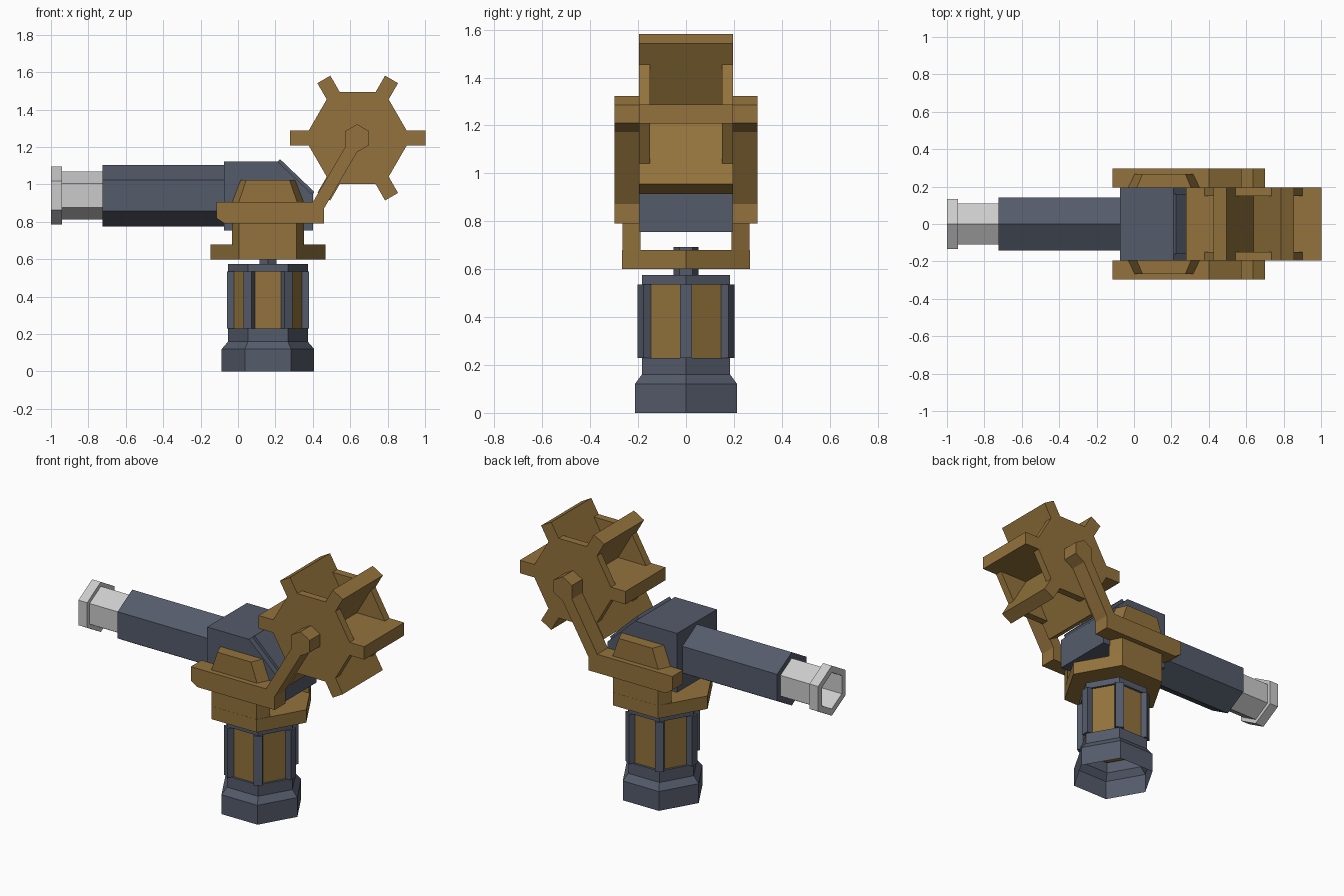
import bpy, bmesh
from math import sin, cos, radians
from mathutils import Matrix

if "Cube" in bpy.data.objects:
    bpy.data.objects.remove(bpy.data.objects["Cube"])


def material(name, rgb):
    m = bpy.data.materials.new(name)
    m.diffuse_color = (*rgb, 1)
    m.use_nodes = True
    m.node_tree.nodes["Principled BSDF"].inputs["Base Color"].default_value = m.diffuse_color
    return m


GOLD = material("bronze", (0.29, 0.17, 0.045))
BLUE = material("blue_steel", (0.09, 0.105, 0.145))
CX = 0.16                  # axis of the stand
WX, WZ = 0.64, 1.248       # axis of the wheel
BZ = 0.94                  # axis of the barrel


def loft(name, rings, mat=None, start=True, end=True, outward=True):
    """Skin a list of equal-length point rings into one flat-faced mesh."""
    bm = bmesh.new()
    vs = [[bm.verts.new(p) for p in r] for r in rings]
    n = len(rings[0])
    for a, b in zip(vs, vs[1:]):
        for i in range(n):
            j = (i + 1) % n
            bm.faces.new((a[i], a[j], b[j], b[i]))
    if start:
        bm.faces.new(vs[0][::-1])
    if end:
        bm.faces.new(vs[-1])
    if outward:
        bmesh.ops.recalc_face_normals(bm, faces=bm.faces)
    me = bpy.data.meshes.new(name)
    bm.to_mesh(me)
    bm.free()
    ob = bpy.data.objects.new(name, me)
    bpy.context.collection.objects.link(ob)
    if mat:
        me.materials.append(mat)
    return ob


def hex_z(r, z, turn=0):
    return [(CX + r * cos(radians(60 * i + turn)), r * sin(radians(60 * i + turn)), z) for i in range(6)]


def hex_x(r, x):
    return [(x, r * cos(radians(60 * i + 30)), BZ + r * sin(radians(60 * i + 30))) for i in range(6)]


def slab(name, profile, y0, y1, mat):
    """Extrude an x-z profile along y."""
    return loft(name, [[(x, y, z) for x, z in profile] for y in (y0, y1)], mat)


def mirror_y(ob):
    ob.modifiers.new("mirror", 'MIRROR').use_axis = (False, True, False)


def box(name, size, matrix, mat):
    x, y, z = (s / 2 for s in size)
    ob = loft(name, [[(-x, -y, k), (x, -y, k), (x, y, k), (-x, y, k)] for k in (-z, z)], mat)
    ob.data.transform(matrix)
    return ob


# Stand: flared foot (open underneath), bronze core, corner ribs, cap and pivot pin
loft("foot", [hex_z(0.247, 0), hex_z(0.247, 0.12), hex_z(0.213, 0.16), hex_z(0.213, 0.23)],
     BLUE, start=False, outward=False)
loft("core", [hex_z(0.197, 0.22), hex_z(0.197, 0.54)], GOLD)
loft("stand_cap", [hex_z(0.213, 0.535), hex_z(0.213, 0.575)], BLUE)
for i in range(6):
    m = Matrix.Translation((CX, 0, 0.382)) @ Matrix.Rotation(radians(60 * i), 4, 'Z') @ Matrix.Translation((0.195, 0, 0))
    box(f"rib_{i}", (0.05, 0.05, 0.306), m, BLUE)
loft("pivot_pin", [hex_z(0.053, 0.57, 30), hex_z(0.053, 0.693, 30)], BLUE)

# Yoke: hexagonal plate with an upright on each side
loft("yoke_plate", [hex_z(0.308, 0.60), hex_z(0.308, 0.68)], GOLD)


def side_ring(inner, outer, z):
    return [(CX - inner, -0.19, z), (CX - outer, -0.266, z), (CX + outer, -0.266, z), (CX + inner, -0.19, z)]


mirror_y(loft("yoke_upright", [side_ring(0.193, 0.154, 0.68), side_ring(0.193, 0.154, 0.80)], GOLD))
mirror_y(loft("side_boss", [side_ring(0.195, 0.158, 0.90), side_ring(0.147, 0.115, 1.025)], GOLD))

# Side rails with the raised arms that carry the wheel
rail = [(-0.115, 0.905), (-0.115, 0.82), (-0.07, 0.79), (0.46, 0.79), (0.46, 0.872),
        (0.637, 1.173), (0.70, 1.21), (0.70, 1.285), (0.637, 1.322), (0.573, 1.285),
        (0.573, 1.20), (0.40, 0.905)]
mirror_y(slab("side_rail", rail, -0.298, -0.194, GOLD))

# Body with sloped rear and a raised panel on the slope
slab("body", [(-0.075, 0.755), (0.40, 0.755), (0.40, 0.945), (0.212, 1.122), (-0.075, 1.122)],
     -0.195, 0.195, BLUE)
slab("slope_panel", [(0.205, 1.115), (0.225, 1.135), (0.408, 0.96), (0.395, 0.94)],
     -0.16, 0.16, BLUE)

# Barrel and hollow muzzle
loft("barrel", [hex_x(0.165, -0.07), hex_x(0.165, -0.725)], BLUE)
loft("muzzle", [hex_x(0.128, -0.72), hex_x(0.128, -0.94), hex_x(0.155, -0.94), hex_x(0.155, -1.0),
                hex_x(0.112, -1.0), hex_x(0.108, -0.78)])

# Wheel: three crossing paddles between two hexagonal discs
for i in range(3):
    m = Matrix.Translation((WX, 0, WZ)) @ Matrix.Rotation(radians(60 * i), 4, 'Y')
    box(f"wheel_paddle_{i}", (0.724, 0.392, 0.08), m, GOLD)
disc = [(WX + 0.285 * cos(radians(60 * i)), WZ + 0.285 * sin(radians(60 * i))) for i in range(6)]
mirror_y(slab("wheel_disc", disc, -0.196, -0.15, GOLD))
